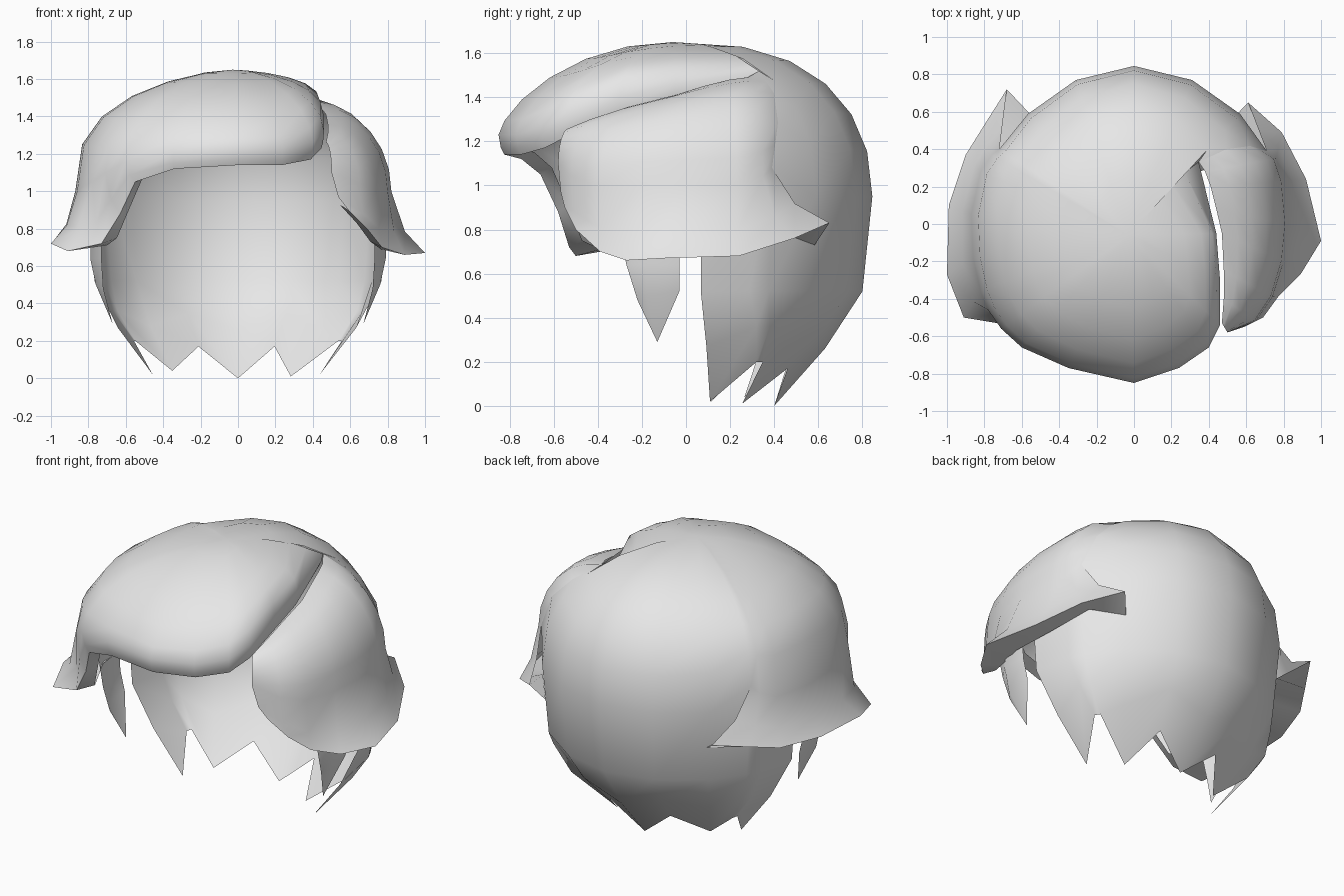
import bpy
import bmesh
from math import sin, cos, pi, radians, hypot
from mathutils import Vector

cube = bpy.data.objects.get("Cube")
if cube:
    bpy.data.objects.remove(cube, do_unlink=True)

material = bpy.data.materials.new("plain grey")
material.use_nodes = True
grey = (0.8, 0.8, 0.8, 1)
material.diffuse_color = grey
material.node_tree.nodes["Principled BSDF"].inputs["Base Color"].default_value = grey

CROWN = Vector((-.03, -.06, 1.65))
LEFT_NOTCH = Vector((.71, .39, 1.08))
STEPS = 6
# Powers that shape the arcs across and upwards, for each side of the head
SIDE, BACK, FRONT = Vector((1.3, .7)), Vector((.77, .91)), Vector((1, 1.4))
ROUND = Vector((1, 1))


def scaled(point, factor, lift):
    """Move a point towards the vertical axis and up or down."""
    return Vector((point.x * factor, point.y * factor, point.z + lift))


def around(angle, radius, z):
    return Vector((radius * cos(radians(angle)), radius * sin(radians(angle)), z))


def arc(start, end, powers):
    """Rounded path that leaves the start level and reaches the end upright."""
    path = []
    for i in range(STEPS + 1):
        angle = i / STEPS * pi / 2
        across = sin(angle) ** powers[0]
        height = max(cos(angle), 0) ** powers[1]
        point = start.lerp(end, across)
        point.z = end.z + (start.z - end.z) * height
        path.append(point)
    return path


def dome(waist):
    """Arc from the crown, blending the side shape into the front or back shape."""
    way = (waist - CROWN).to_2d().normalized()
    other = BACK if way.y > 0 else FRONT
    return arc(CROWN, waist, SIDE.lerp(other, way.y ** 2))


def refined(points):
    """Add a midpoint between all neighbouring points."""
    path = [points[0]]
    for a, b in zip(points, points[1:]):
        path += [a.lerp(b, .5), b]
    return path


def flare(waist, hem):
    """Concave sweep from the waist to the hem, then the underside back to the head."""
    middle = waist.lerp(hem, .4)
    middle.z = waist.z + (hem.z - waist.z) * .65
    tuck = min(.92, .8 / hypot(hem.x, hem.y))
    lift = .03 if hem.y < .6 else -.1
    return [waist, middle, hem, scaled(hem, tuck, lift)]


def sheet(name, *grids):
    """Join neighbouring locks of each grid and weld the grids into one open shell."""
    bm = bmesh.new()
    for columns in grids:
        rows = [[bm.verts.new(p) for p in column] for column in columns]
        for left, right in zip(rows, rows[1:]):
            for i in range(len(left) - 1):
                bm.faces.new((left[i], right[i], right[i + 1], left[i + 1]))
    bmesh.ops.remove_doubles(bm, verts=bm.verts, dist=.0005)
    mesh = bpy.data.meshes.new(name)
    bm.to_mesh(mesh)
    bm.free()
    mesh.materials.append(material)
    obj = bpy.data.objects.new(name, mesh)
    bpy.context.collection.objects.link(obj)
    bpy.ops.object.select_all(action="DESELECT")
    obj.select_set(True)
    bpy.context.view_layer.objects.active = obj
    bpy.ops.object.shade_smooth_by_angle(angle=radians(60))


# Ridge lock from the crown past the end of the parting to the left notch
bend = Vector((-.12, .09, 0))
ridge = [p + bend * sin(pi * i / STEPS) for i, p in enumerate(dome(LEFT_NOTCH))]
ridge[-1] = LEFT_NOTCH
parting_end = ridge[STEPS // 2]

# Fringe swept from the parting, across the brow and into the right side lock
fringe = [
    ((.44, -.05, 1.46), None),
    ((.46, -.3, 1.4), None),
    ((.46, -.54, 1.32), None),
    ((.4, -.66, 1.26), None),
    ((.24, -.77, 1.23), None),
    ((0, -.85, 1.23), None),
    ((-.35, -.77, 1.21), None),
    ((-.6, -.66, 1.16), (-.55, -.66, 1.05)),
    ((-.71, -.56, 1.1), (-.63, -.58, .88)),
    ((-.78, -.46, 1.05), (-.73, -.53, .72)),
    ((-.82, -.36, 1.03), (-.91, -.5, .68)),
    ((-.86, -.18, 1), (-1, -.27, .72)),
    ((-.87, .05, 1), (-.99, .1, .73)),
    ((-.82, .28, 1), (-.9, .37, .74)),
    ((-.76, .37, 1.04), (-.8, .53, .78)),
    ((-.72, .4, 1.08), (-.68, .72, .83)),
]
top = [refined(ridge[:STEPS // 2 + 1])]
flares = [flare(parting_end, scaled(parting_end, .97, -.06))]
for waist, hem in fringe:
    waist = Vector(waist)
    hem = Vector(hem) if hem else scaled(waist, .97, -.09)
    top.append(dome(waist))
    flares.append(flare(waist, hem))
right_notch = waist

# Back of the hair: angle of each lock, then angle, radius and height of its tip
locks = [
    (175, 166, .47, .02), (158, 152, .63, .2), (151, 149, .64, .2),
    (134, 143, .44, .04), (112, 115, .5, .17), (90, 90, .4, 0),
    (68, 67, .5, .17), (46, 42, .38, .01), (29, 33, .64, .2),
    (22, 30, .64, .2), (5, 14, .45, .02),
]
skirt = []
for angle, tip_angle, radius, height in locks:
    side = abs(cos(radians(angle)))
    root = around(angle, .845 - .04 * side, .95)
    if .8 < side < .9:
        root = LEFT_NOTCH if angle < 90 else right_notch
    elif side < .8:
        top.append(dome(root))
    nape = around(angle, .8 - .03 * side, .52)
    tip = around(tip_angle, radius, height)
    skirt.append([root, nape, scaled(nape.lerp(tip, .5), 1.05, 0), tip])
top.append(ridge)

# Left side lock: root along the parting, waist and flared hem, back to front
left_lock = [
    ((.38, .28, 1.49), (.76, .35, 1.04), (.79, .49, .76)),
    ((.41, .2, 1.48), (.8, .23, 1), (.92, .24, .68)),
    ((.44, .08, 1.45), (.82, 0, 1), (1, -.09, .67)),
    ((.47, -.05, 1.41), (.8, -.2, 1), (.89, -.27, .66)),
    ((.48, -.25, 1.36), (.74, -.39, 1), (.77, -.39, .7)),
    ((.48, -.4, 1.31), (.65, -.52, 1.04), (.69, -.5, .8)),
    ((.47, -.53, 1.26), (.5, -.58, 1.1), (.59, -.55, .9)),
]
left_top = [refined(ridge[STEPS // 2:])]
left_flares = [flare(LEFT_NOTCH, Vector((.61, .65, .83)))]
for row in left_lock:
    root, waist, hem = map(Vector, row)
    left_top.append(arc(root, waist, ROUND))
    left_flares.append(flare(waist, hem))

sheet("hair_shell", top, flares, skirt, left_top, left_flares)

# Pointed sideburns in front of the ears
for side, name in ((1, "left_sideburn"), (-1, "right_sideburn")):
    tip = (.67, -.13, .29)
    burn = [
        [(.73, -.34, .95), (.73, -.27, .64), (.72, -.22, .48), tip],
        [(.78, -.18, .95), (.79, -.18, .64), (.76, -.18, .5), tip],
        [(.8, -.02, .95), (.78, -.03, .64), (.75, -.03, .52), tip],
    ]
    sheet(name, [[Vector((x * side, y, z)) for x, y, z in row]
                 for row in burn[::-side]])
